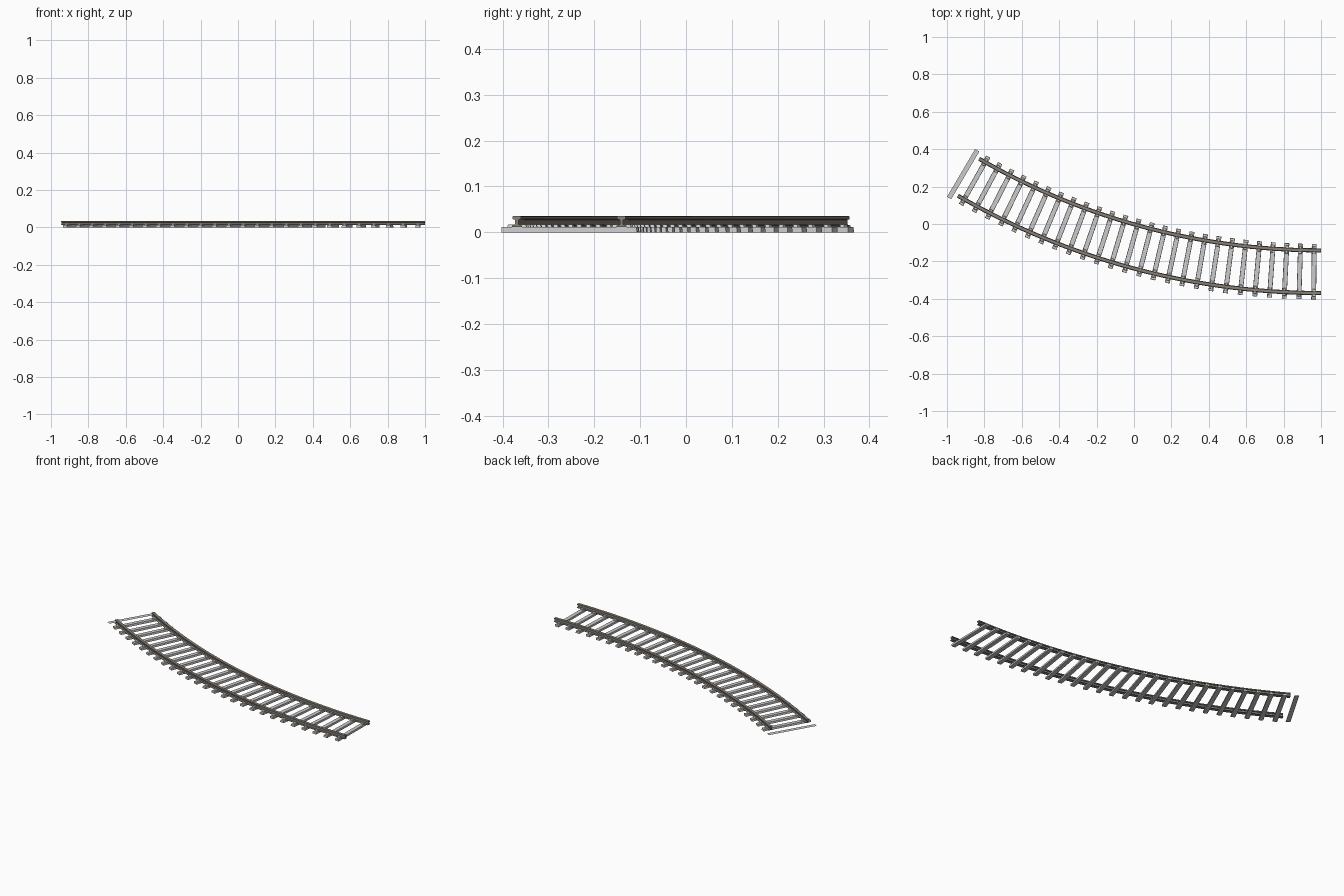
import bpy, bmesh
from math import sin, cos, radians

if "Cube" in bpy.data.objects:
    bpy.data.objects.remove(bpy.data.objects["Cube"])

# Track curve: 30 degree arc, centre of curvature at (CX, CY)
R, CX, CY = 3.77, 1.0, 3.515
SWEEP, TIES = 30.0, 26
STEP = SWEEP / TIES


def place(radius, deg, z, along=0.0):
    """Point on the arc; 'along' is an offset along the tangent."""
    a = radians(deg)
    return (CX - radius * sin(a) - along * cos(a),
            CY - radius * cos(a) + along * sin(a), z)


def finish(name, bm, mat=None):
    bmesh.ops.recalc_face_normals(bm, faces=bm.faces)
    me = bpy.data.meshes.new(name)
    bm.to_mesh(me)
    bm.free()
    ob = bpy.data.objects.new(name, me)
    bpy.context.collection.objects.link(ob)
    if mat:
        me.materials.append(mat)
    return ob


def add_block(bm, deg, r0, r1, width, z0, z1, taper=0.0):
    """Box lying across the track, optionally narrower at the top."""
    rings = []
    for z, t in ((z0, 0.0), (z1, taper)):
        w = width / 2 - t
        rings.append([bm.verts.new(place(r, deg, z, s)) for r, s in
                      ((r0 + t, -w), (r1 - t, -w), (r1 - t, w), (r0 + t, w))])
    lo, hi = rings
    bm.faces.new(lo)
    bm.faces.new(hi)
    for i in range(4):
        j = (i + 1) % 4
        bm.faces.new((lo[i], lo[j], hi[j], hi[i]))


steel = bpy.data.materials.new("rail_steel")
steel.diffuse_color = (0.25, 0.22, 0.19, 1)
steel.use_nodes = True
steel.node_tree.nodes["Principled BSDF"].inputs["Base Color"].default_value = steel.diffuse_color

# Rails: I-shaped half profile mirrored, swept along the arc
half = [(0.011, 0.012), (0.011, 0.0145), (0.0035, 0.017), (0.0035, 0.027),
        (0.009, 0.0285), (0.009, 0.034), (0.008, 0.035)]
profile = half + [(-x, z) for x, z in reversed(half)]
RAILS = {"inner_rail": R - 0.114, "outer_rail": R + 0.114}
for name, rad in RAILS.items():
    bm = bmesh.new()
    rings = [[bm.verts.new(place(rad + x, SWEEP * k / TIES, z)) for x, z in profile]
             for k in range(TIES + 1)]
    n = len(profile)
    for a, b in zip(rings, rings[1:]):
        for i in range(n):
            j = (i + 1) % n
            bm.faces.new((a[i], a[j], b[j], b[i]))
    bm.faces.new(rings[0])
    bm.faces.new(rings[-1])
    ob = finish(name, bm, steel)
    bpy.ops.object.select_all(action='DESELECT')
    ob.select_set(True)
    bpy.context.view_layer.objects.active = ob
    bpy.ops.object.shade_smooth_by_angle(angle=radians(15))

# Ties, and the small chairs that hold the rails on them
ties, chairs = bmesh.new(), bmesh.new()
for k in range(TIES):
    deg = STEP * (k + 0.5)
    add_block(ties, deg, R - 0.148, R + 0.148, 0.026, 0.0, 0.012, 0.001)
    for rad in RAILS.values():
        for side in (-1, 1):
            c = rad + side * 0.013
            add_block(chairs, deg, c - 0.008, c + 0.008, 0.016, 0.0115, 0.017, 0.002)
finish("ties", ties)
finish("rail_chairs", chairs)

# Flat end strip just past the rail ends
bm = bmesh.new()
bm.faces.new([bm.verts.new(place(R + r, 30.5, 0.006, s)) for r, s in
              ((-0.148, -0.013), (0.148, -0.013), (0.148, 0.013), (-0.148, 0.013))])
finish("end_strip", bm)
